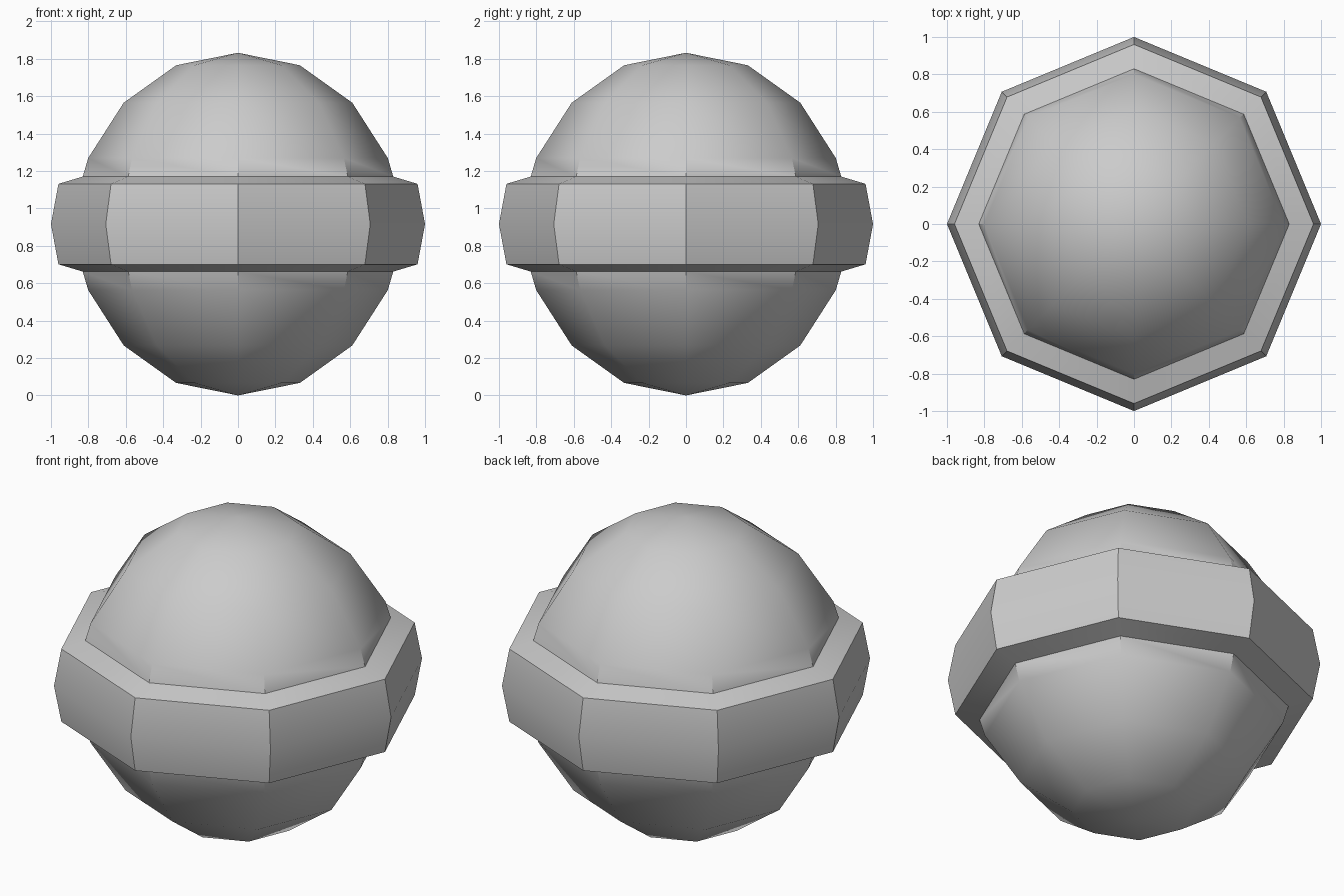
import bpy
import bmesh
from math import cos, sin, pi, radians

if "Cube" in bpy.data.objects:
    bpy.data.objects.remove(bpy.data.objects["Cube"])

SIDES = 8
MID = 0.916            # height of the equator

# Upper half of the outline as (radius, height above the equator)
half = [(0.331, 0.849), (0.611, 0.649), (0.801, 0.353),
        (0.83, 0.254), (0.96, 0.215)]
profile = ([(r, MID + h) for r, h in half] + [(1.0, MID)]
           + [(r, MID - h) for r, h in reversed(half)])

bm = bmesh.new()

# Octagonal rings from top to bottom
rings = []
for r, z in profile:
    rings.append([bm.verts.new((r * cos(2 * pi * i / SIDES),
                                r * sin(2 * pi * i / SIDES), z))
                  for i in range(SIDES)])
top = bm.verts.new((0, 0, 2 * MID))
bottom = bm.verts.new((0, 0, 0))

# Domes, stepped belt and pole caps
for i in range(SIDES):
    j = (i + 1) % SIDES
    bm.faces.new((top, rings[0][i], rings[0][j]))
    bm.faces.new((bottom, rings[-1][j], rings[-1][i]))
    for a, b in zip(rings, rings[1:]):
        bm.faces.new((a[i], b[i], b[j], a[j]))
bmesh.ops.recalc_face_normals(bm, faces=bm.faces)

mesh = bpy.data.meshes.new("belted_ball")
bm.to_mesh(mesh)
bm.free()
ball = bpy.data.objects.new("belted_ball", mesh)
bpy.context.collection.objects.link(ball)

# Smooth domes, crisp belt edges
mesh.shade_smooth()
mesh.set_sharp_from_angle(angle=radians(40))
